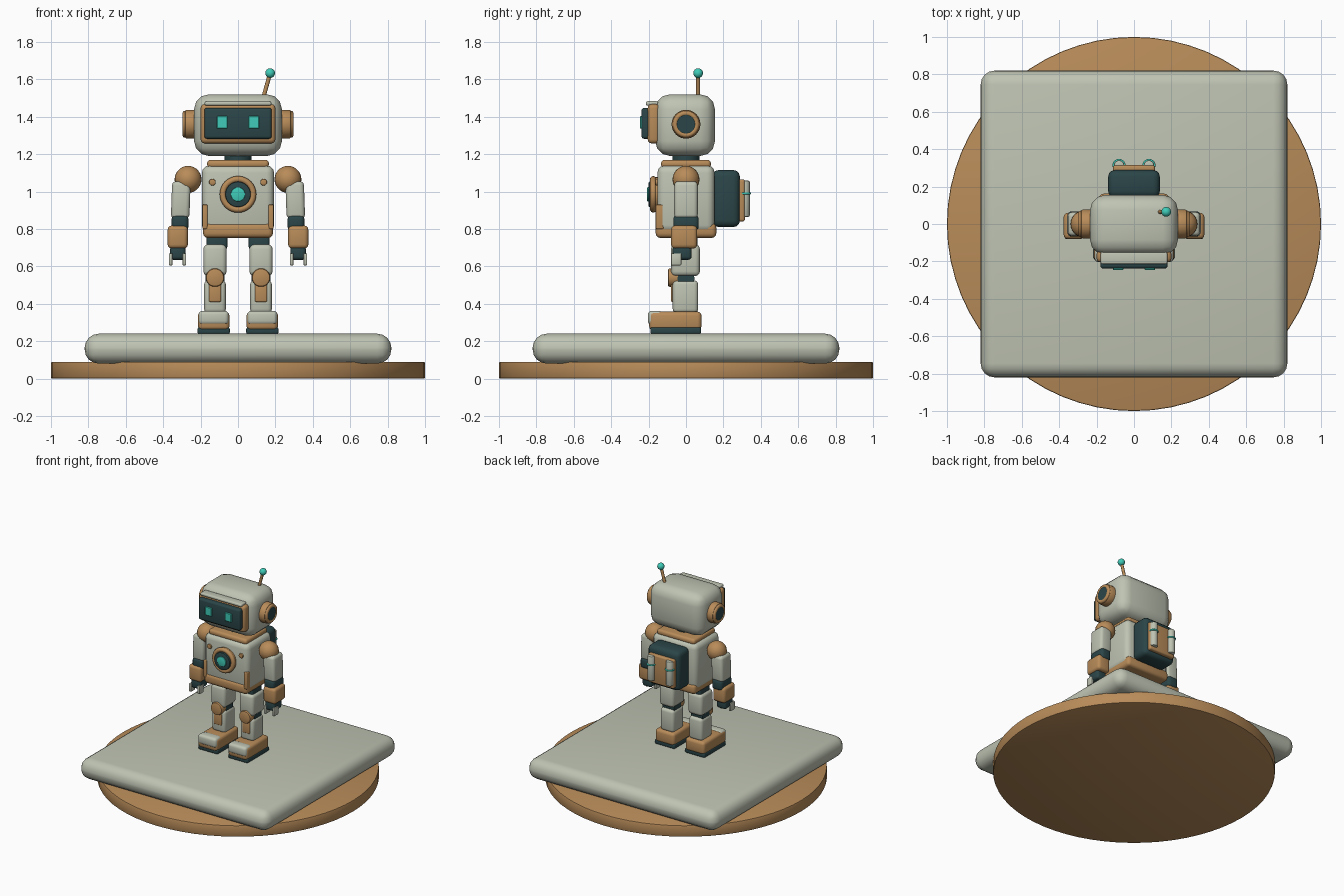
import bpy, bmesh, math
from mathutils import Vector, Matrix

if "Cube" in bpy.data.objects:
    bpy.data.objects.remove(bpy.data.objects["Cube"], do_unlink=True)


def material(name, r, g, b):
    m = bpy.data.materials.new(name)
    m.use_nodes = True
    m.diffuse_color = (r, g, b, 1)
    m.node_tree.nodes["Principled BSDF"].inputs["Base Color"].default_value = (r, g, b, 1)
    return m


SHELL = material("sage shell", 0.52, 0.55, 0.45)
TAN = material("tan trim", 0.48, 0.26, 0.1)
DARK = material("dark slate", 0.024, 0.06, 0.065)
GLOW = material("glowing teal", 0.05, 0.6, 0.48)


def finish(name, bm, mat, bevel=0, segments=3):
    """Round the hard edges, then turn the bmesh into a smooth-shaded object."""
    if bevel:
        hard = [e for e in bm.edges if e.calc_face_angle(0) > math.radians(40)]
        bmesh.ops.bevel(bm, geom=hard, offset=bevel, segments=segments, profile=0.5,
                        affect='EDGES', clamp_overlap=True)
    mesh = bpy.data.meshes.new(name)
    bm.to_mesh(mesh)
    bm.free()
    mesh.materials.append(mat)
    ob = bpy.data.objects.new(name, mesh)
    bpy.context.collection.objects.link(ob)
    bpy.ops.object.select_all(action='DESELECT')
    ob.select_set(True)
    bpy.context.view_layer.objects.active = ob
    bpy.ops.object.shade_smooth_by_angle(angle=math.radians(35))
    return ob


def box(name, mat, x, y, z, bevel=0.01, segments=3, lean=0):
    """Rounded box from (min, max) ranges; lean shifts the bottom along x."""
    bm = bmesh.new()
    bmesh.ops.create_cube(bm, size=1)
    for v in bm.verts:
        low = v.co.z < 0
        v.co = Vector([(a + b) / 2 + t * (b - a) for t, (a, b) in zip(v.co, (x, y, z))])
        v.co.x += lean if low else 0
    return finish(name, bm, mat, bevel, segments)


def rod(name, mat, start, end, r, bevel=0, sides=32):
    """Cylinder between two points."""
    start, end = Vector(start), Vector(end)
    d = end - start
    bm = bmesh.new()
    turn = d.to_track_quat('Z', 'Y').to_matrix().to_4x4()
    bmesh.ops.create_cone(bm, cap_ends=True, segments=sides, radius1=r, radius2=r,
                          depth=d.length,
                          matrix=Matrix.Translation((start + end) / 2) @ turn)
    return finish(name, bm, mat, bevel, 2)


def ball(name, mat, center, r):
    bm = bmesh.new()
    bmesh.ops.create_uvsphere(bm, u_segments=24, v_segments=14, radius=r,
                              matrix=Matrix.Translation(center))
    return finish(name, bm, mat)


def ring(name, mat, center, major, minor, axis='Z'):
    bpy.ops.mesh.primitive_torus_add(
        location=center, major_radius=major, minor_radius=minor,
        major_segments=32, minor_segments=10,
        rotation={'X': (0, math.pi / 2, 0), 'Y': (math.pi / 2, 0, 0), 'Z': (0, 0, 0)}[axis])
    ob = bpy.context.object
    ob.name = name
    ob.data.materials.append(mat)
    bpy.ops.object.shade_smooth_by_angle(angle=math.radians(60))


def span(center, half):
    return (center - half, center + half)


# Display stand
rod("stand_disc", TAN, (0, 0, 0), (0, 0, 0.09), 1, 0.008, 64)
box("stand_platform", SHELL, span(0, 0.82), span(0, 0.82), (0.08, 0.24), 0.075, 4)

# Head with framed screen
box("head", SHELL, span(0, 0.235), (-0.165, 0.155), (1.19, 1.52), 0.08)
box("screen_frame", TAN, span(0, 0.2), (-0.205, -0.14), (1.257, 1.467), 0.022)
box("screen", DARK, span(0, 0.18), (-0.238, -0.18), (1.282, 1.448), 0.015)
box("brow", SHELL, span(0, 0.178), (-0.215, -0.15), (1.46, 1.483), 0.009)
rod("antenna_rod", TAN, (0.132, 0.065, 1.49), (0.172, 0.065, 1.633), 0.011, sides=16)
ball("antenna_tip", GLOW, (0.172, 0.065, 1.633), 0.026)

# Neck, torso and chest light
rod("neck", DARK, (0, 0, 1.14), (0, 0, 1.22), 0.073)
box("collar", TAN, span(0, 0.165), span(0, 0.133), (1.125, 1.17), 0.018)
box("torso", SHELL, span(0, 0.193), span(0, 0.153), (0.78, 1.14), 0.04)
box("waist_band", TAN, span(0, 0.187), span(0, 0.162), (0.752, 0.832), 0.025)
rod("chest_housing", TAN, (0, -0.14, 0.985), (0, -0.175, 0.985), 0.092, 0.008)
ring("chest_ring", TAN, (0, -0.175, 0.985), 0.081, 0.017, 'Y')
rod("chest_bezel", DARK, (0, -0.15, 0.985), (0, -0.2, 0.985), 0.068, 0.006)
rod("chest_light", GLOW, (0, -0.19, 0.985), (0, -0.208, 0.985), 0.038, 0.004)

# Backpack
box("backpack", DARK, span(0, 0.138), (0.14, 0.288), (0.81, 1.115), 0.035)
box("backpack_panel", TAN, span(0, 0.112), (0.27, 0.315), (0.84, 1.065), 0.012)

for side, s in (("left", 1), ("right", -1)):
    def sx(a, b):
        return tuple(sorted((s * a, s * b)))

    # Eye, ear and chest trim
    box(side + "_eye", GLOW, span(s * 0.085, 0.028), (-0.247, -0.23), (1.337, 1.403), 0.003, 1)
    rod(side + "_ear", TAN, (s * 0.2, 0, 1.36), (s * 0.285, 0, 1.36), 0.077, 0.012)
    ring(side + "_ear_ring", TAN, (s * 0.283, 0, 1.36), 0.058, 0.014, 'X')
    rod(side + "_ear_disc", DARK, (s * 0.27, 0, 1.36), (s * 0.293, 0, 1.36), 0.05)
    rod(side + "_chest_rivet", TAN, (s * 0.137, -0.14, 1.05), (s * 0.137, -0.165, 1.05),
        0.018, 0.005, 16)
    box(side + "_chest_strip", TAN, sx(0.163, 0.19), (-0.162, -0.12), (0.8, 0.93), 0.006)

    # Backpack tank
    rod(side + "_tank", SHELL, (s * 0.08, 0.313, 0.865), (s * 0.08, 0.313, 1.058), 0.028, 0.008)
    ring(side + "_tank_band", GLOW, (s * 0.08, 0.313, 0.99), 0.029, 0.006)

    # Arm
    ball(side + "_shoulder", TAN, (s * 0.267, 0, 1.065), 0.072)
    box(side + "_upper_arm", SHELL, sx(0.253, 0.352), span(0, 0.063), (0.855, 1.055),
        0.022, lean=s * 0.007)
    box(side + "_elbow", DARK, sx(0.265, 0.355), span(0, 0.068), (0.79, 0.875), 0.022)
    box(side + "_forearm", TAN, sx(0.268, 0.376), (-0.08, 0.06), (0.695, 0.818), 0.022)
    box(side + "_hand", DARK, sx(0.28, 0.363), (-0.072, 0.03), (0.635, 0.71), 0.018)
    for i, x in enumerate((0.287, 0.36)):
        box(f"{side}_finger_{i + 1}", SHELL, span(s * x, 0.01), (-0.08, -0.025),
            (0.605, 0.67), 0.006, 2)

    # Leg
    cx = s * 0.123
    box(side + "_hip", DARK, span(s * 0.113, 0.056), span(0, 0.062), (0.69, 0.78), 0.015)
    box(side + "_thigh", SHELL, span(cx, 0.062), span(-0.003, 0.077), (0.548, 0.718), 0.025)
    rod(side + "_knee_joint", DARK, (cx - 0.05, 0, 0.535), (cx + 0.05, 0, 0.535), 0.045)
    rod(side + "_knee_cap", TAN, (cx, 0.03, 0.54), (cx, -0.097, 0.54), 0.049, 0.01)
    box(side + "_shin", SHELL, span(cx, 0.058), span(-0.003, 0.068), (0.35, 0.525), 0.022)
    box(side + "_shin_plate", TAN, span(cx, 0.032), (-0.08, -0.05), (0.41, 0.505), 0.007)

    # Foot
    fx = s * 0.13
    box(side + "_sole", DARK, span(fx, 0.086), (-0.19, 0.08), (0.238, 0.275), 0.01)
    box(side + "_foot", TAN, span(fx, 0.084), (-0.197, 0.083), (0.258, 0.358), 0.022)
    box(side + "_toe_cap", SHELL, span(fx, 0.08), (-0.204, -0.125), (0.288, 0.362), 0.02)
